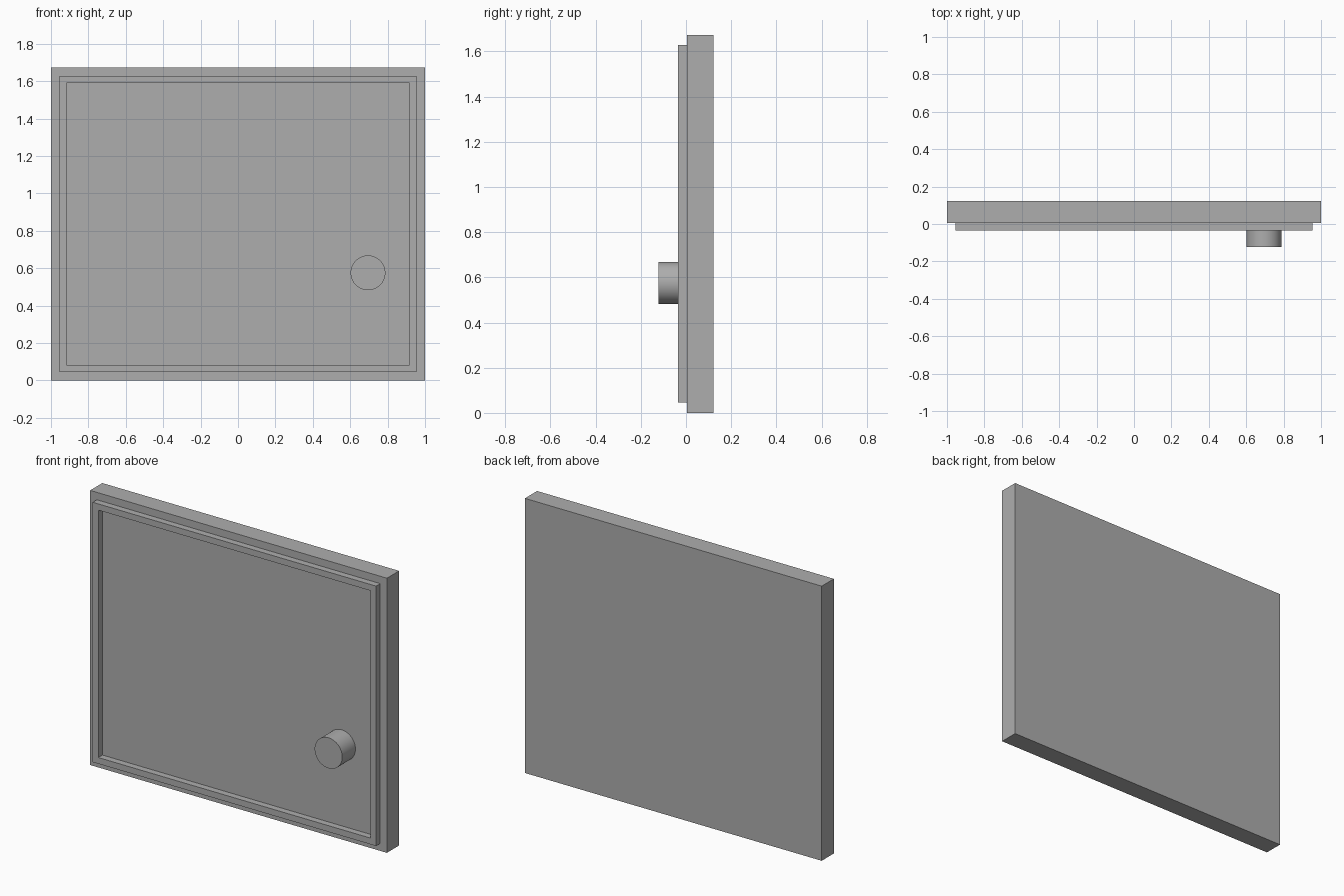
import bpy
import bmesh
import math

cube = bpy.data.objects.get("Cube")
if cube:
    bpy.data.objects.remove(cube, do_unlink=True)

WIDTH, HEIGHT = 2.0, 1.673
BACK, FACE, RIM_FRONT, KNOB_FRONT = 0.122, 0.005, -0.035, -0.122

grey = bpy.data.materials.new("plain grey")
grey.use_nodes = True
colour = (0.42, 0.42, 0.42, 1)
grey.diffuse_color = colour
grey.node_tree.nodes["Principled BSDF"].inputs["Base Color"].default_value = colour


def finish(name, bm):
    bmesh.ops.recalc_face_normals(bm, faces=bm.faces)
    mesh = bpy.data.meshes.new(name)
    bm.to_mesh(mesh)
    bm.free()
    mesh.materials.append(grey)
    obj = bpy.data.objects.new(name, mesh)
    bpy.context.collection.objects.link(obj)
    return obj


def rectangle(bm, inset, y):
    """Ring of four corners, set in from the panel outline."""
    x, low, high = WIDTH / 2 - inset, inset, HEIGHT - inset
    return [bm.verts.new((px, y, pz))
            for px, pz in ((-x, low), (x, low), (x, high), (-x, high))]


def bridge(bm, a, b):
    for i in range(4):
        j = (i + 1) % 4
        bm.faces.new((a[i], a[j], b[j], b[i]))


# Main slab
bm = bmesh.new()
front, back = rectangle(bm, 0, FACE), rectangle(bm, 0, BACK)
bridge(bm, front, back)
bm.faces.new(front)
bm.faces.new(back)
finish("door_panel", bm)

# Raised rectangular rim on the front face
bm = bmesh.new()
rings = [rectangle(bm, inset, y) for inset, y in
         ((0.045, FACE), (0.045, RIM_FRONT), (0.083, RIM_FRONT), (0.083, FACE))]
for k in range(4):
    bridge(bm, rings[k], rings[(k + 1) % 4])
finish("raised_rim", bm)

# Round knob standing on the recessed face
bpy.ops.mesh.primitive_cylinder_add(
    vertices=64, radius=0.093, depth=FACE - KNOB_FRONT,
    location=(0.695, (FACE + KNOB_FRONT) / 2, 0.575),
    rotation=(math.radians(90), 0, 0))
knob = bpy.context.object
knob.name = "knob"
knob.data.materials.append(grey)
bpy.ops.object.shade_smooth_by_angle(angle=math.radians(30))
